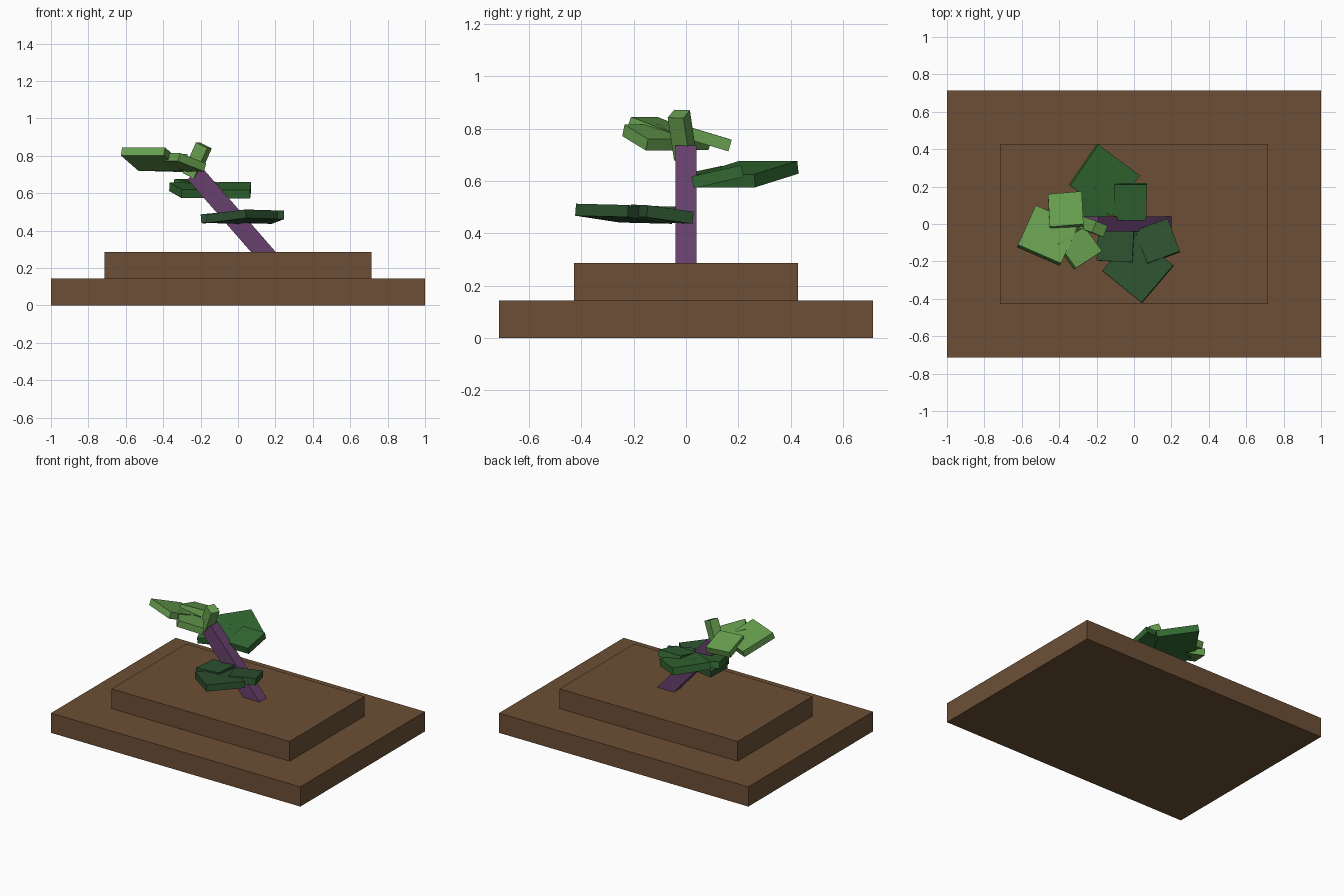
import bpy
from mathutils import Vector

cube = bpy.data.objects.get("Cube")
if cube:
    bpy.data.objects.remove(cube, do_unlink=True)


def material(name, rgb):
    lin = [(c / 255 / 12.92) if c < 11 else ((c / 255 + 0.055) / 1.055) ** 2.4 for c in rgb]
    mat = bpy.data.materials.new(name)
    mat.use_nodes = True
    mat.diffuse_color = (*lin, 1)
    mat.node_tree.nodes["Principled BSDF"].inputs["Base Color"].default_value = (*lin, 1)
    return mat


brown = material("earth brown", (108, 79, 54))
purple = material("stem purple", (104, 64, 110))
dark = material("dark green", (45, 82, 48))
mid = material("mid green", (50, 104, 50))
light = material("light green", (104, 160, 80))


def prism(name, top, offset, mat):
    """Box from four corners in order, swept along an offset."""
    verts = [Vector(p) for p in top]
    verts += [v + offset for v in verts]
    faces = [(0, 1, 2, 3), (7, 6, 5, 4)]
    faces += [(i, i + 4, (i + 1) % 4 + 4, (i + 1) % 4) for i in range(4)]
    mesh = bpy.data.meshes.new(name)
    mesh.from_pydata(verts, [], faces)
    mesh.materials.append(mat)
    obj = bpy.data.objects.new(name, mesh)
    bpy.context.collection.objects.link(obj)
    return obj


def leaf(name, a, b, c, mat, thick=0.046):
    """Slab whose top is the parallelogram a, b, c (counter-clockwise from above)."""
    a, b, c = Vector(a), Vector(b), Vector(c)
    normal = (b - a).cross(c - b).normalized()
    return prism(name, (a, b, c, a + c - b), -normal * thick, mat)


def slab(name, x, y, low, high, mat):
    return prism(name, ((-x, -y, high), (x, -y, high), (x, y, high), (-x, y, high)),
                 Vector((0, 0, low - high)), mat)


# Stepped base
slab("lower_base", 1.0, 0.714, 0, 0.143, brown)
slab("upper_base", 0.714, 0.428, 0.143, 0.286, brown)

# Leaning square stem, its foot sunk in the base
prism("stem", ((-0.27, -0.04, 0.675), (-0.19, -0.04, 0.735), (-0.19, 0.04, 0.735), (-0.27, 0.04, 0.675)),
      Vector((0.41, 0, -0.47)), purple)

# Low cluster, pointing forward
leaf("low_leaf_large", (0.04, -0.42, 0.513), (0.21, -0.22, 0.508), (0.0, -0.05, 0.482), dark)
leaf("low_leaf_left", (0.07, -0.21, 0.51), (0.245, -0.145, 0.507), (0.18, 0.03, 0.482), dark)
leaf("low_leaf_right", (-0.2, -0.195, 0.487), (-0.01, -0.205, 0.505), (0.0, -0.025, 0.502), dark)

# Middle cluster, pointing back
leaf("middle_leaf_large", (-0.19, 0.425, 0.677), (-0.34, 0.205, 0.677), (-0.12, 0.04, 0.625), mid, 0.05)
leaf("middle_leaf_left", (-0.11, 0.02, 0.617), (0.065, 0.02, 0.617), (0.07, 0.21, 0.66), mid)
leaf("middle_leaf_right", (-0.3, -0.04, 0.62), (-0.13, 0.025, 0.62), (-0.195, 0.2, 0.657), mid)

# Top cluster, pointing right, with one upright leaf
leaf("top_leaf_large", (-0.62, -0.11, 0.845), (-0.39, -0.21, 0.845), (-0.295, 0.0, 0.762), light)
leaf("top_leaf_back", (-0.45, -0.015, 0.815), (-0.27, 0.0, 0.81), (-0.28, 0.175, 0.757), light)
leaf("top_leaf_front", (-0.31, -0.235, 0.815), (-0.17, -0.145, 0.76), (-0.265, -0.015, 0.76), light)
leaf("top_leaf_upright", (-0.225, -0.045, 0.872), (-0.165, -0.07, 0.842), (-0.14, -0.01, 0.84), light, 0.18)
